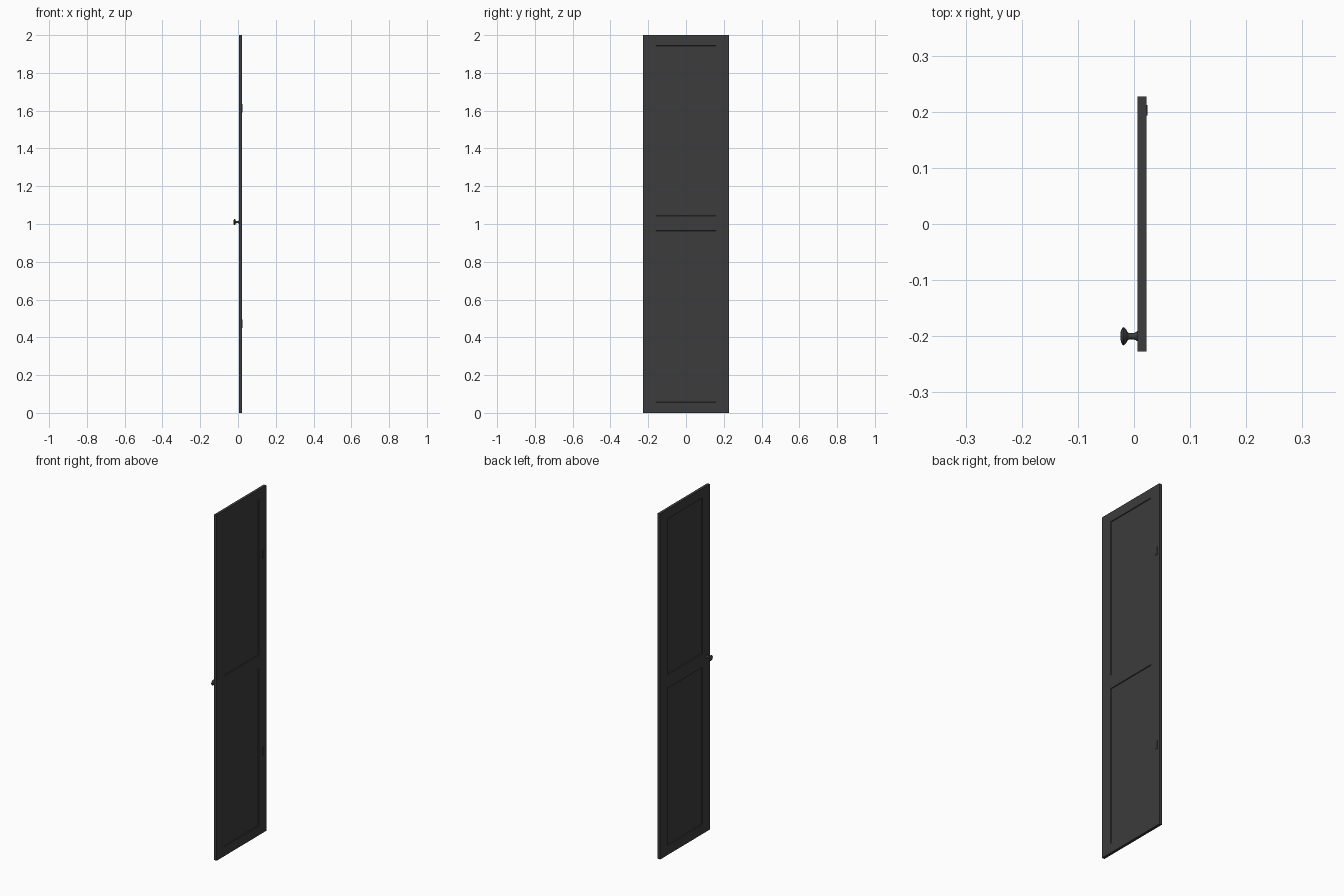
import bpy, bmesh, math
from mathutils import Vector, Matrix

if "Cube" in bpy.data.objects:
    bpy.data.objects.remove(bpy.data.objects["Cube"])

X0, X1 = 0.006, 0.022      # door faces: outside / inside
HALF_W, H = 0.227, 2.0
PANEL_Y = 0.16
PANELS = [(0.055, 0.965), (1.043, 1.945)]


def to_object(bm, name):
    bmesh.ops.recalc_face_normals(bm, faces=bm.faces)
    mesh = bpy.data.meshes.new(name)
    bm.to_mesh(mesh)
    bm.free()
    mesh.materials.append(dark)
    obj = bpy.data.objects.new(name, mesh)
    bpy.context.collection.objects.link(obj)
    return obj


def add_box(bm, lo, hi):
    lo, hi = Vector(lo), Vector(hi)
    mat = Matrix.Translation((lo + hi) / 2) @ Matrix.Diagonal((*(hi - lo), 1))
    return bmesh.ops.create_cube(bm, size=1, matrix=mat)


def lathe(name, profile, origin, steps=32):
    # profile holds (x, radius) pairs, spun around the x axis
    bm = bmesh.new()
    verts = [bm.verts.new((x, origin[1] + r, origin[2])) for x, r in profile]
    edges = [bm.edges.new(p) for p in zip(verts, verts[1:])]
    bmesh.ops.spin(bm, geom=verts + edges, cent=origin, axis=(1, 0, 0),
                   angle=math.tau, steps=steps)
    bmesh.ops.remove_doubles(bm, verts=bm.verts, dist=1e-5)
    return to_object(bm, name)


dark = bpy.data.materials.new("dark_grey")
dark.diffuse_color = (0.045, 0.045, 0.045, 1)
dark.use_nodes = True
dark.node_tree.nodes["Principled BSDF"].inputs["Base Color"].default_value = dark.diffuse_color

# Door slab with two recessed panels on each face
bm = bmesh.new()
add_box(bm, (X0, -HALF_W, 0), (X1, HALF_W, H))
cuts = [((0, y, 0), (0, 1, 0)) for y in (-PANEL_Y, PANEL_Y)]
cuts += [((0, 0, z), (0, 0, 1)) for pair in PANELS for z in pair]
for co, no in cuts:
    bmesh.ops.bisect_plane(bm, geom=bm.verts[:] + bm.edges[:] + bm.faces[:],
                           plane_co=co, plane_no=no)
bm.normal_update()
for side, depth in ((-1, 0.005), (1, 0.004)):
    faces = []
    for f in bm.faces:
        c = f.calc_center_median()
        if f.normal.x * side > 0.9 and abs(c.y) < PANEL_Y and \
                any(a < c.z < b for a, b in PANELS):
            faces.append(f)
    bmesh.ops.inset_individual(bm, faces=faces, thickness=0.003)
    for v in {v for f in faces for v in f.verts}:
        v.co.x -= side * depth
to_object(bm, "door_panel")

# Round knob on the outside face
knob = lathe("knob", [(X0, 0), (X0, 0.009), (0.003, 0.007), (0.000, 0.006),
                      (-0.008, 0.0055), (-0.011, 0.007), (-0.014, 0.012),
                      (-0.017, 0.0155), (-0.019, 0.0162), (-0.021, 0.015),
                      (-0.0235, 0.009), (-0.0245, 0)], (0, -0.2, 1.01))
bpy.context.view_layer.objects.active = knob
knob.select_set(True)
bpy.ops.object.shade_smooth_by_angle(angle=math.radians(40))

# Small hinge plates on the inside face
for name, z in (("hinge_lower", 0.45), ("hinge_upper", 1.59)):
    bm = bmesh.new()
    add_box(bm, (X1 - 0.001, 0.193, z), (X1 + 0.002, 0.212, z + 0.045))
    to_object(bm, name)
